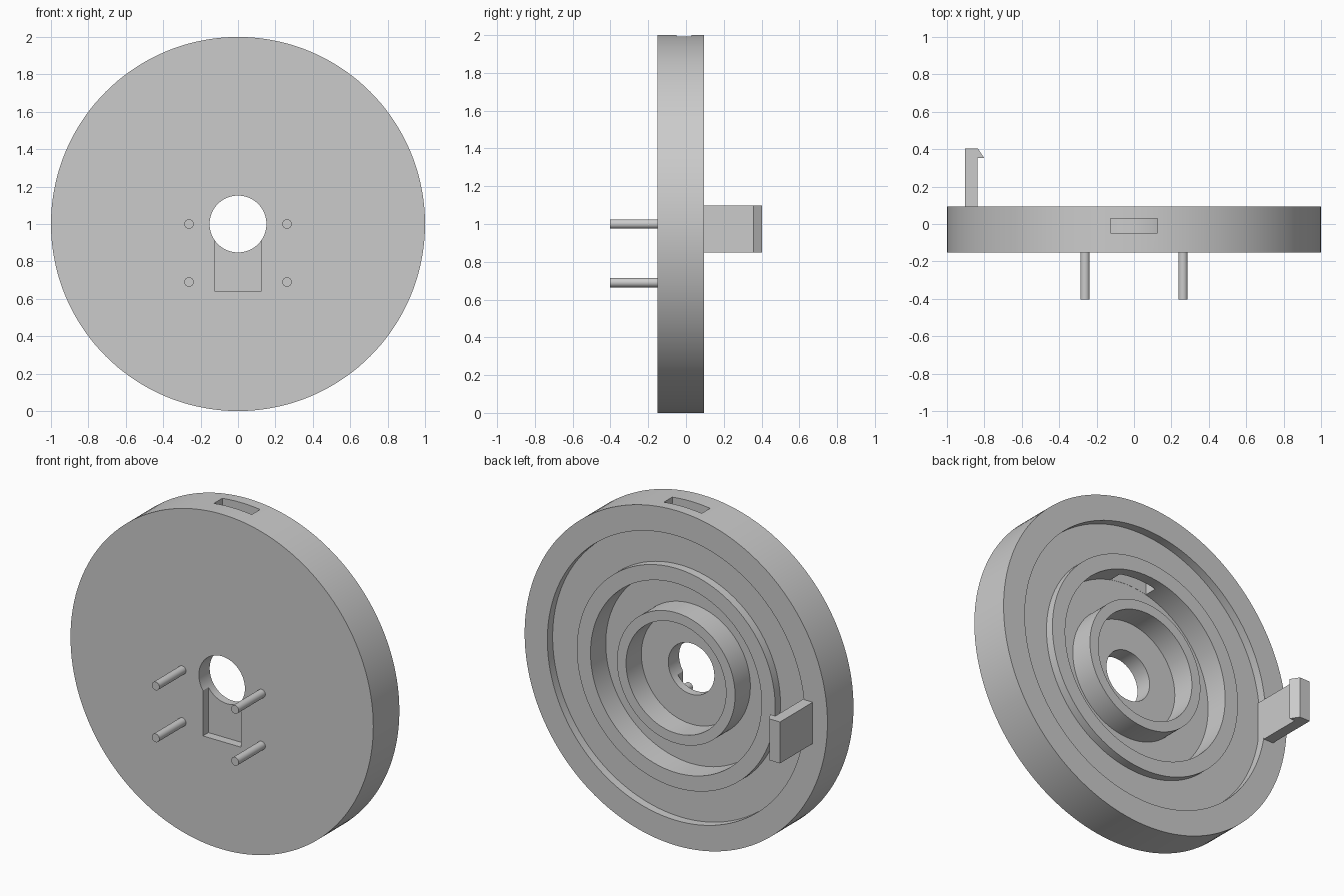
import bpy, bmesh, math
from mathutils import Matrix, Vector

cube = bpy.data.objects.get("Cube")
if cube:
    bpy.data.objects.remove(cube, do_unlink=True)

grey = bpy.data.materials.new("plain_grey")
grey.use_nodes = True
colour = (0.6, 0.6, 0.6, 1)
grey.diffuse_color = colour
grey.node_tree.nodes["Principled BSDF"].inputs["Base Color"].default_value = colour

FRONT, BACK, TIP = -0.152, 0.094, 0.403
FLOOR, LEDGE = -0.05, 0.044
SEGMENTS = 144


def finish(name, bm):
    bmesh.ops.recalc_face_normals(bm, faces=bm.faces)
    mesh = bpy.data.meshes.new(name)
    bm.to_mesh(mesh)
    bm.free()
    mesh.materials.append(grey)
    obj = bpy.data.objects.new(name, mesh)
    bpy.context.collection.objects.link(obj)
    return obj


def activate(obj):
    bpy.ops.object.select_all(action="DESELECT")
    obj.select_set(True)
    bpy.context.view_layer.objects.active = obj


def smooth(obj):
    activate(obj)
    bpy.ops.object.shade_smooth_by_angle(angle=math.radians(30))


def box(name, low, high):
    bm = bmesh.new()
    low, high = Vector(low), Vector(high)
    bmesh.ops.create_cube(bm, size=1)
    bmesh.ops.scale(bm, vec=high - low, verts=bm.verts)
    bmesh.ops.translate(bm, vec=(low + high) / 2, verts=bm.verts)
    return finish(name, bm)


def cut(target, cutter):
    cutter.hide_render = True
    mod = target.modifiers.new("cut", "BOOLEAN")
    mod.operation = "DIFFERENCE"
    mod.solver = "EXACT"
    mod.object = cutter
    activate(target)
    bpy.ops.object.modifier_apply(modifier=mod.name)
    bpy.data.objects.remove(cutter, do_unlink=True)


# Disc: closed (radius, y) profile turned around the y axis
profile = [
    (0.152, FRONT), (1, FRONT), (1, BACK), (0.85, BACK),    # outer rim
    (0.85, LEDGE), (0.655, LEDGE),                          # shallow track
    (0.655, BACK), (0.565, BACK),                           # raised ring
    (0.565, FLOOR), (0.39, FLOOR),                          # deep groove
    (0.39, BACK), (0.33, BACK), (0.33, FLOOR), (0.152, FLOOR),  # hub
]
bm = bmesh.new()
rings = []
for i in range(SEGMENTS):
    a = math.tau * i / SEGMENTS
    rings.append([bm.verts.new((r * math.cos(a), y, 1 + r * math.sin(a)))
                  for r, y in profile])
for i in range(SEGMENTS):
    here, after = rings[i], rings[(i + 1) % SEGMENTS]
    for j in range(len(profile)):
        k = (j + 1) % len(profile)
        bm.faces.new((here[j], here[k], after[k], after[j]))
disc = finish("disc", bm)

# Slot through the top of the rim into the deep groove, and front pocket
cut(disc, box("slot_cutter", (-0.125, FLOOR + 0.001, 1.48), (0.125, 0.03, 2.2)))
cut(disc, box("pocket_cutter", (-0.125, FRONT - 0.1, 0.643), (0.125, -0.1, 1)))
smooth(disc)

# Four front pins
for x, side in ((0.262, "left"), (-0.262, "right")):
    for z, level in ((1.0, "upper"), (0.69, "lower")):
        bm = bmesh.new()
        length = FRONT + 0.02 + TIP
        spot = Matrix.Translation((x, length / 2 - TIP, z))
        bmesh.ops.create_cone(bm, cap_ends=True, segments=32, radius1=0.025,
                              radius2=0.025, depth=length,
                              matrix=spot @ Matrix.Rotation(math.pi / 2, 4, "X"))
        smooth(finish(f"{level}_{side}_pin", bm))

# Hooked clip on the back
outline = [(-0.903, 0.02), (-0.838, 0.02), (-0.838, 0.354), (-0.802, 0.354),
           (-0.834, TIP), (-0.903, TIP)]
bm = bmesh.new()
base = bm.faces.new([bm.verts.new((x, y, 0.85)) for x, y in outline])
grown = bmesh.ops.extrude_face_region(bm, geom=[base])["geom"]
bmesh.ops.translate(bm, vec=(0, 0, 0.247),
                    verts=[v for v in grown if isinstance(v, bmesh.types.BMVert)])
finish("hook_clip", bm)
